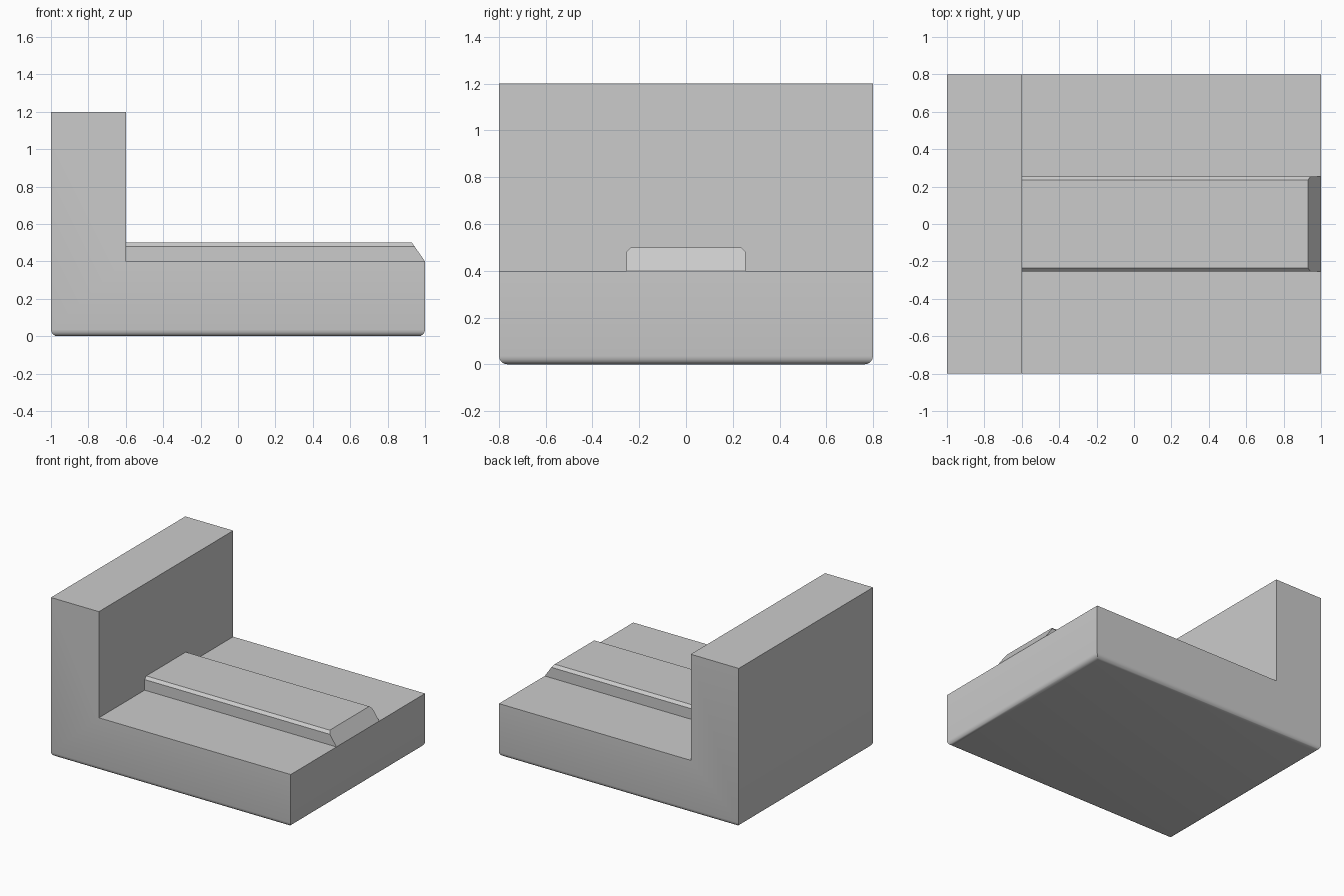
import bpy
import bmesh
import math

cube = bpy.data.objects.get("Cube")
if cube:
    bpy.data.objects.remove(cube, do_unlink=True)

grey = bpy.data.materials.new("plain grey")
grey.use_nodes = True
COLOUR = (0.6, 0.6, 0.6, 1)
grey.diffuse_color = COLOUR
grey.node_tree.nodes["Principled BSDF"].inputs["Base Color"].default_value = COLOUR


def extrude_profile(bm, points, offset):
    """Make a closed prism from a flat outline."""
    face = bm.faces.new([bm.verts.new(p) for p in points])
    new = bmesh.ops.extrude_face_region(bm, geom=[face])["geom"]
    moved = [v for v in new if isinstance(v, bmesh.types.BMVert)]
    bmesh.ops.translate(bm, verts=moved, vec=offset)
    bmesh.ops.recalc_face_normals(bm, faces=bm.faces)
    return moved


def finish(bm, name):
    mesh = bpy.data.meshes.new(name)
    bm.to_mesh(mesh)
    bm.free()
    mesh.materials.append(grey)
    obj = bpy.data.objects.new(name, mesh)
    bpy.context.collection.objects.link(obj)
    bpy.ops.object.select_all(action='DESELECT')
    obj.select_set(True)
    bpy.context.view_layer.objects.active = obj
    bpy.ops.object.shade_smooth_by_angle(angle=math.radians(30))


# L-shaped body: base slab and upright wall, with rounded underside edges
bm = bmesh.new()
outline = [(-1, 0), (1, 0), (1, 0.4), (-0.6, 0.4), (-0.6, 1.2), (-1, 1.2)]
extrude_profile(bm, [(x, -0.8, z) for x, z in outline], (0, 1.6, 0))
bottom = [e for e in bm.edges if all(v.co.z < 0.001 for v in e.verts)]
bmesh.ops.bevel(bm, geom=bottom, offset=0.035, segments=4, profile=0.5,
                affect='EDGES')
finish(bm, "bracket_body")

# Raised rail with chamfered top edges and a sloping outer end
bm = bmesh.new()
half = [(0.255, 0.4), (0.255, 0.48), (0.235, 0.5)]
section = half + [(-y, z) for y, z in reversed(half)]
outer = extrude_profile(bm, [(-0.6, y, z) for y, z in section], (1.6, 0, 0))
for v in outer:
    v.co.x -= (v.co.z - 0.4) * 0.7
finish(bm, "raised_rail")
